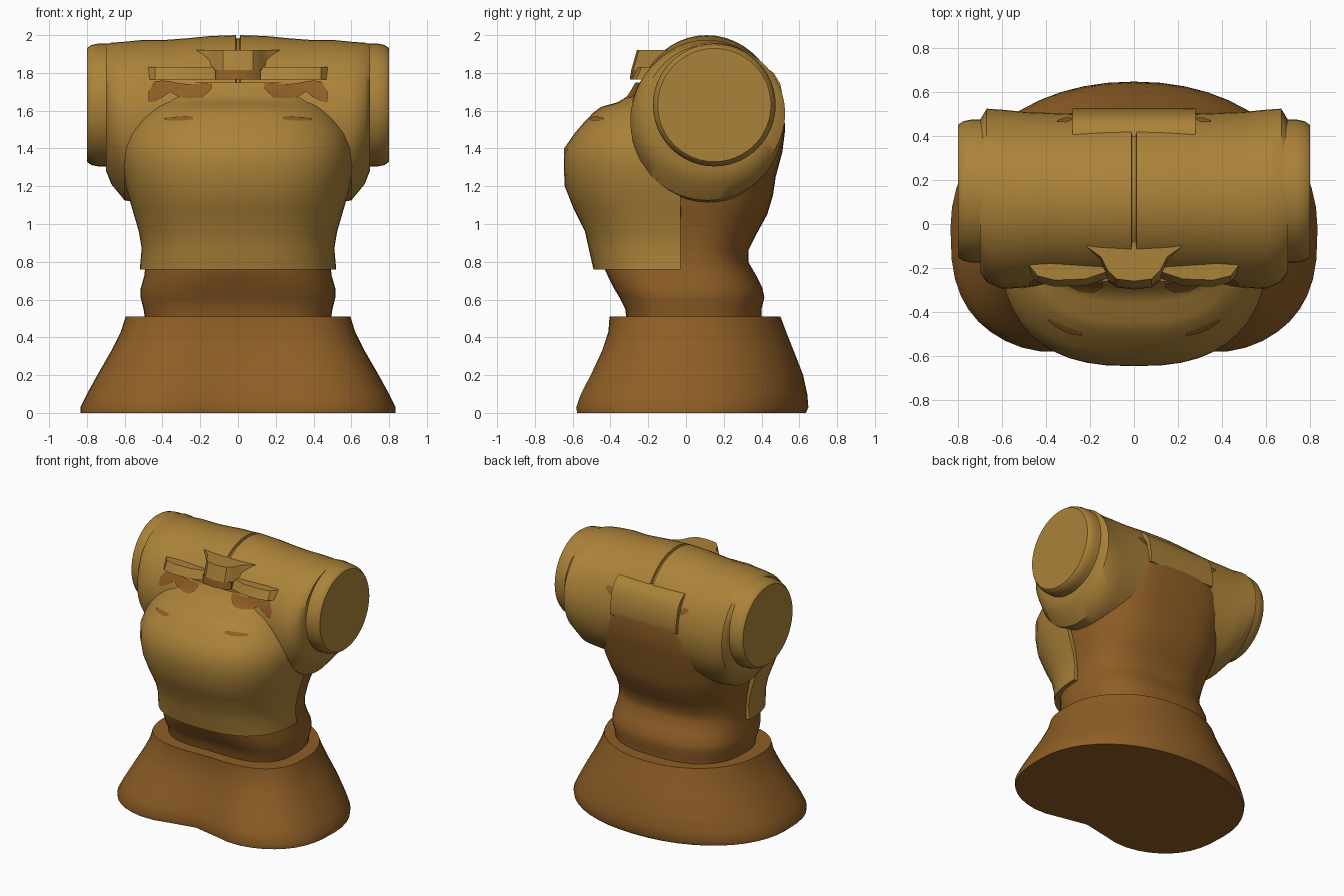
import bpy, bmesh, math

if "Cube" in bpy.data.objects:
    bpy.data.objects.remove(bpy.data.objects["Cube"])


def material(name, rgb):
    m = bpy.data.materials.new(name)
    m.diffuse_color = (*rgb, 1)
    m.use_nodes = True
    m.node_tree.nodes["Principled BSDF"].inputs["Base Color"].default_value = m.diffuse_color
    return m


GOLD = material("ochre gold", (0.41, 0.225, 0.041))
BROWN = material("warm brown", (0.275, 0.112, 0.019))
N = 48


def finish(name, bm, mat, angle=40, recalc=True):
    if recalc:
        bmesh.ops.recalc_face_normals(bm, faces=bm.faces[:])
    mesh = bpy.data.meshes.new(name)
    bm.to_mesh(mesh)
    bm.free()
    mesh.materials.append(mat)
    ob = bpy.data.objects.new(name, mesh)
    bpy.context.collection.objects.link(ob)
    bpy.ops.object.select_all(action='DESELECT')
    ob.select_set(True)
    bpy.context.view_layer.objects.active = ob
    bpy.ops.object.shade_smooth_by_angle(angle=math.radians(angle))
    return ob


def loft(name, rings, mat, angle=40):
    bm = bmesh.new()
    loops = [[bm.verts.new(p) for p in r] for r in rings]
    for a, b in zip(loops, loops[1:]):
        for i in range(len(a)):
            j = (i + 1) % len(a)
            bm.faces.new((a[i], a[j], b[j], b[i]))
    bm.faces.new(loops[0])
    bm.faces.new(loops[-1])
    return finish(name, bm, mat, angle)


def body_ring(z, hw, yf, yb, cy=0.0, nf=2.5, nb=2.5, pinch=0.0):
    """Rounded plan section with separate front and back depth."""
    pts = []
    for i in range(N):
        t = 2 * math.pi * i / N
        c, s = math.cos(t), math.sin(t)
        n = nb if s >= 0 else nf
        x = hw * math.copysign(abs(c) ** (2 / n), c)
        y = cy + (yb - cy if s >= 0 else cy - yf) * math.copysign(abs(s) ** (2 / n), s)
        if s < 0:
            y += pinch * math.exp(-(x / 0.28) ** 2) * abs(s)
        pts.append((x, y, z))
    return pts


def drum_ring(x, yl, yh, zl, zh):
    return [(x, (yl + yh) / 2 + (yh - yl) / 2 * math.cos(2 * math.pi * i / N),
             (zl + zh) / 2 + (zh - zl) / 2 * math.sin(2 * math.pi * i / N)) for i in range(N)]


def row_at(rows, v):
    for a, b in zip(rows, rows[1:]):
        if a[0] <= v <= b[0]:
            f = (v - a[0]) / (b[0] - a[0])
            return [p + (q - p) * f for p, q in zip(a, b)]
    return rows[-1]


# Flared base skirt with a dipped front
skirt = [(0.0, .835, -.62, .635, .11), (.03, .835, -.625, .648, .11), (.1, .80, -.60, .642, .10),
         (.2, .745, -.545, .62, .08), (.33, .67, -.48, .57, .06), (.43, .62, -.44, .53, .04),
         (.51, .595, -.43, .50, .03)]
loft("base_skirt", [body_ring(z, w, f, b, -.02, 2.8, 2.1, p) for z, w, f, b, p in skirt], BROWN, 50)

# Waist and back
torso = [(.48, .49, -.34, .40, 2.6), (.55, .50, -.35, .40, 2.6), (.61, .515, -.38, .415, 2.6),
         (.66, .515, -.41, .405, 2.6), (.73, .495, -.445, .37, 2.6), (.80, .49, -.45, .33, 2.6),
         (.86, .49, -.45, .33, 2.6), (.95, .50, -.46, .375, 2.6), (1.05, .52, -.47, .43, 2.7),
         (1.15, .55, -.48, .46, 2.8), (1.25, .56, -.48, .475, 3.0), (1.38, .54, -.48, .51, 3.4),
         (1.50, .51, -.45, .525, 3.6), (1.58, .48, -.40, .52, 3.6)]
loft("torso", [body_ring(z, w, f, b, -.02, 2.6, n, .03 if z < .75 else 0)
               for z, w, f, b, n in torso], BROWN, 60)

# Chest cover wrapping the front half, rising to the face
chest = [(.76, .52, -.49), (.87, .51, -.515), (.96, .525, -.535), (1.08, .56, -.595),
         (1.20, .595, -.642), (1.30, .615, -.647), (1.40, .615, -.645), (1.48, .59, -.59),
         (1.55, .545, -.53), (1.59, .505, -.49), (1.62, .47, -.45), (1.645, .45, -.36),
         (1.68, .44, -.305), (1.75, .42, -.265)]
loft("chest_cover", [body_ring(z, w, f, -.025, -.03, 2.6) for z, w, f in chest], GOLD, 45)

# Horizontal drum with a narrow centre groove
drum = [(0.0, -.265, .485, 1.14, 1.982), (.008, -.265, .485, 1.14, 1.982), (.012, -.28, .50, 1.13, 2.0),
        (.15, -.28, .50, 1.12, 1.995), (.25, -.28, .50, 1.12, 1.985), (.38, -.28, .505, 1.11, 1.975),
        (.50, -.29, .51, 1.11, 1.975), (.60, -.295, .52, 1.125, 1.965), (.67, -.265, .525, 1.21, 1.96),
        (.70, -.215, .475, 1.285, 1.95)]
halves = [(-r[0], *r[1:]) for r in reversed(drum[1:])] + drum
loft("drum", [drum_ring(*r) for r in halves], GOLD, 40)

# Round end caps
for s, side in ((1, "right"), (-1, "left")):
    cap = [(.66, .325), (.74, .325), (.775, .318), (.795, .305), (.80, .30)]
    loft(side + "_end_cap", [drum_ring(s * x, .15 - r, .15 + r, 1.63 - r, 1.63 + r)
                             for x, r in cap], GOLD, 40)


def prism(name, outline, z0, z1, mat, lean=0.0):
    """Plan outline raised from z0 to z1, its bottom pushed by lean in y."""
    loft(name, [[(x, y + lean, z0) for x, y in outline], [(x, y, z1) for x, y in outline]], mat, 35)


def mirrored(half):
    return half + [(-x, y) for x, y in reversed(half) if x > 0]


# Snout hood, lip and brows
prism("snout_hood", mirrored([(.30, .0), (.30, -.04), (.22, -.10), (.15, -.15), (.12, -.21),
                              (.08, -.25), (0, -.26)]), 1.815, 1.92, GOLD, -.03)
prism("snout_lip", mirrored([(.12, -.18), (.12, -.25), (.08, -.28), (0, -.29)]),
      1.765, 1.815, BROWN, -.008)
for s, side in ((1, "right"), (-1, "left")):
    brow = [(.10, -.15), (.46, -.15), (.475, -.19), (.44, -.235), (.36, -.255), (.22, -.25), (.10, -.21)]
    prism(side + "_brow", [(s * x, y) for x, y in brow], 1.765, 1.83, GOLD, -.03)

# Back plate under the drum
loft("back_plate", [[(x, y, z) for x, y in ((-.28, .3), (.28, .3), (.28, b), (-.28, b))]
                    for z, b in ((1.56, .515), (1.60, .525), (1.74, .50), (1.80, .465), (1.83, .42))],
     GOLD, 35)


def drum_y(x, z, side):
    _, yl, yh, zl, zh = row_at(drum, abs(x))
    k = (z - (zl + zh) / 2) / ((zh - zl) / 2)
    return (yl + yh) / 2 + side * (yh - yl) / 2 * math.sqrt(max(0, 1 - k * k))


def chest_y(x, z, side=-1):
    _, w, f = row_at(chest, z)
    return -.03 + (f + .03) * max(0, 1 - abs(x / w) ** 2.6) ** (1 / 2.6)


def front_y(x, z, side=-1):
    return min(drum_y(x, z, -1), chest_y(x, z))


def patch(name, columns, surface, side):
    """Thin painted strip that follows a surface; columns are x, low z, high z."""
    bm = bmesh.new()
    grid = []
    for x, lo, hi in columns:
        zs = [lo + (hi - lo) * k / 4 for k in range(5)]
        grid.append([bm.verts.new((x, surface(x, z, side) + side * .008, z)) for z in zs])
    for a, b in zip(grid, grid[1:]):
        for k in range(4):
            f = bm.faces.new((a[k], b[k], b[k + 1], a[k + 1]))
            f.normal_update()
            if f.normal.y * side < 0:
                f.normal_flip()
    finish(name, bm, BROWN, 40, False)


# Painted eyes, cheek marks and back marks
eye = [(.14, 1.715, 1.745), (.19, 1.67, 1.745), (.25, 1.665, 1.74), (.31, 1.67, 1.745),
       (.36, 1.70, 1.755), (.40, 1.67, 1.76), (.44, 1.65, 1.755), (.475, 1.645, 1.70)]
cheek = [(.24, 1.555, 1.57), (.29, 1.547, 1.57), (.34, 1.547, 1.567), (.39, 1.55, 1.56)]
mark = [(.285, 1.70, 1.73), (.31, 1.70, 1.755), (.35, 1.735, 1.75)]
for s, side in ((1, "right"), (-1, "left")):
    patch(side + "_eye", [(s * x, a, b) for x, a, b in eye], front_y, -1)
    patch(side + "_cheek_mark", [(s * x, a, b) for x, a, b in cheek], chest_y, -1)
    patch(side + "_back_mark", [(s * x, a, b) for x, a, b in mark], drum_y, 1)
